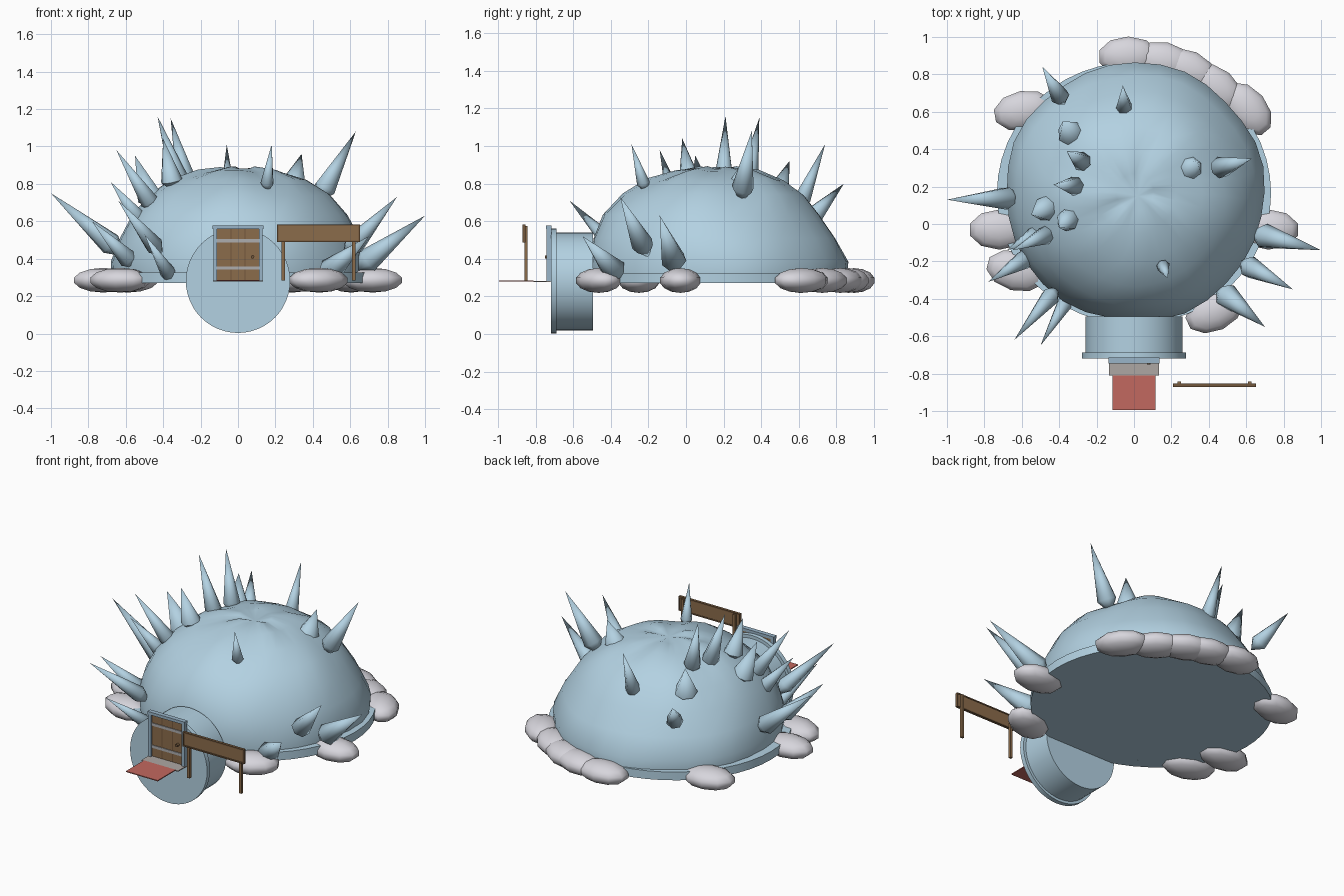
import bpy, bmesh, math
from mathutils import Vector, Matrix

cube = bpy.data.objects.get("Cube")
if cube:
    bpy.data.objects.remove(cube)


def material(name, rgb):
    m = bpy.data.materials.new(name)
    m.use_nodes = True
    m.diffuse_color = (*rgb, 1)
    bsdf = m.node_tree.nodes["Principled BSDF"]
    bsdf.inputs["Base Color"].default_value = (*rgb, 1)
    bsdf.inputs["Roughness"].default_value = 0.8
    return m


ICE = material("pale blue", (.45, .64, .76))
TRIM = material("slate blue", (.32, .46, .58))
ROCK = material("light grey rock", (.68, .67, .72))
WOOD = material("brown wood", (.26, .15, .07))
DARK = material("dark wood", (.17, .095, .045))
METAL = material("grey metal", (.42, .42, .43))
STONE = material("warm grey stone", (.42, .39, .37))
RED = material("red cloth", (.54, .14, .115))


def finish(name, bm, mat, smooth=None):
    bmesh.ops.recalc_face_normals(bm, faces=bm.faces[:])
    me = bpy.data.meshes.new(name)
    bm.to_mesh(me)
    bm.free()
    me.materials.append(mat)
    ob = bpy.data.objects.new(name, me)
    bpy.context.collection.objects.link(ob)
    if smooth:
        bpy.ops.object.select_all(action='DESELECT')
        ob.select_set(True)
        bpy.context.view_layer.objects.active = ob
        bpy.ops.object.shade_smooth_by_angle(angle=math.radians(smooth))
    return ob


def box(name, x, y, z, mat):
    """Box from (min, max) pairs along each axis."""
    bm = bmesh.new()
    size = Matrix.Diagonal((x[1] - x[0], y[1] - y[0], z[1] - z[0], 1))
    mid = Matrix.Translation([sum(p) / 2 for p in (x, y, z)])
    bmesh.ops.create_cube(bm, size=1, matrix=mid @ size)
    return finish(name, bm, mat)


def cylinder(name, centre, radius, depth, mat, turn=0, sides=48, squash=1):
    bm = bmesh.new()
    mat4 = (Matrix.Translation(centre) @ Matrix.Rotation(turn, 4, 'X')
            @ Matrix.Diagonal((1, squash, 1, 1)))
    bmesh.ops.create_cone(bm, cap_ends=True, segments=sides, radius1=radius,
                          radius2=radius, depth=depth, matrix=mat4)
    return finish(name, bm, mat, 40)


# Dome shell: stacked rings (radius, height, y centre), gently rippled
RINGS = [(.683, .29, .17), (.692, .385, .17), (.645, .51, .15), (.575, .635, .135),
         (.48, .74, .15), (.36, .82, .16), (.22, .868, .17), (.10, .885, .17)]
SIDES = 32
bm = bmesh.new()
rows = []
for k, (r, z, cy) in enumerate(RINGS):
    row = []
    for i in range(SIDES):
        a = math.tau * i / SIDES
        wave = math.sin(5 * a + k * .7) + .6 * math.sin(8 * a - k)
        rr = r * (1 + .009 * wave)
        lift = .006 * wave if k > 3 else 0
        row.append(bm.verts.new((.005 + rr * math.cos(a), cy + rr * math.sin(a), z + lift)))
    rows.append(row)
pole = bm.verts.new((.02, .15, .87))
for low, high in zip(rows, rows[1:]):
    for i in range(SIDES):
        j = (i + 1) % SIDES
        bm.faces.new((low[i], low[j], high[j], high[i]))
for i in range(SIDES):
    bm.faces.new((rows[-1][i], rows[-1][(i + 1) % SIDES], pole))
finish("dome_shell", bm, ICE, 50)

# Base plate under the dome
cylinder("base_plate", (0, .165, .298), .733, .054, ICE, squash=.957)

# Round entrance drum with its front flange
QUARTER = math.pi / 2
cylinder("entrance_drum", (0, -.595, .28), .26, .20, ICE, QUARTER)
cylinder("entrance_flange", (0, -.703, .282), .279, .03, ICE, QUARTER)

# Spikes: tapered horns with a short pointed root (root, tip, radius)
SPIKES = [
    ((-.60, .14, .41), (-1.0, .13, .75), .062), ((-.37, .64, .59), (-.49, .84, .80), .052),
    ((-.33, .47, .69), (-.38, .55, .92), .07), ((-.26, .32, .76), (-.36, .39, 1.15), .052),
    ((-.29, .20, .75), (-.43, .21, 1.16), .052), ((-.45, .09, .67), (-.55, .05, .95), .07),
    ((-.345, .03, .76), (-.40, -.02, 1.04), .06), ((-.43, -.04, .64), (-.65, -.14, .98), .05),
    ((-.48, -.03, .55), (-.68, -.14, .81), .05), ((-.54, -.16, .35), (-.78, -.31, .60), .052),
    ((-.40, -.33, .41), (-.64, -.62, .71), .05), ((-.34, -.37, .27), (-.50, -.65, .53), .042),
    ((-.05, .59, .65), (-.06, .74, 1.01), .045), ((.29, .29, .765), (.34, .33, .96), .068),
    ((.42, .29, .70), (.63, .35, 1.08), .06), ((.62, -.045, .33), (1.0, -.14, .63), .068),
    ((.56, -.20, .41), (.85, -.35, .73), .06), ((.44, -.34, .29), (.70, -.55, .52), .068),
    ((.15, -.21, .75), (.18, -.29, 1.01), .036),
]


def spike(index, root, tip, radius):
    root, tip = Vector(root), Vector(tip)
    axis = tip - root
    turn = axis.to_track_quat('Z', 'Y')
    bm = bmesh.new()
    ring = []
    for i in range(7):
        a = math.tau * i / 7
        off = turn @ Vector((radius * math.cos(a), radius * math.sin(a), 0))
        ring.append(bm.verts.new(root + axis * .2 + off))
    top, bottom = bm.verts.new(tip), bm.verts.new(root)
    for i in range(7):
        j = (i + 1) % 7
        bm.faces.new((ring[i], ring[j], top))
        bm.faces.new((ring[j], ring[i], bottom))
    finish(f"spike_{index:02d}", bm, ICE, 55)


for n, (root, tip, radius) in enumerate(SPIKES, 1):
    spike(n, root, tip, radius)

# Flattened boulders around the rim (x, y, turn in degrees)
BOULDERS = [(-.03, .895, 0), (.16, .865, -12), (.29, .82, -25), (.44, .725, -40),
            (.605, .615, -50), (-.59, .605, 10), (-.72, -.03, 0), (-.63, -.25, -15),
            (.72, -.03, 0), (.43, -.465, 25)]
for n, (x, y, deg) in enumerate(BOULDERS, 1):
    bm = bmesh.new()
    place = (Matrix.Translation((x, y, .285)) @ Matrix.Rotation(math.radians(deg), 4, 'Z')
             @ Matrix.Diagonal((.168, .11, .066, 1)))
    bmesh.ops.create_uvsphere(bm, u_segments=10, v_segments=7, radius=1, matrix=place)
    finish(f"boulder_{n:02d}", bm, ROCK, 60)

# Door: frame, plank panel, metal bands and knob
for side, x in (("right", -.122), ("left", .122)):
    box(f"door_frame_{side}", (x - .010, x + .010), (-.742, -.715), (.28, .56), TRIM)
box("door_frame_top", (-.135, .135), (-.745, -.715), (.558, .577), TRIM)
box("door_panel", (-.112, .112), (-.730, -.715), (.285, .558), WOOD)
for x in (-.038, .038):
    box("plank_gap", (x - .002, x + .002), (-.732, -.73), (.285, .558), DARK)
for z in (.35, .495):
    box("door_band", (-.112, .112), (-.735, -.73), (z - .009, z + .009), METAL)
cylinder("door_knob", (.078, -.74, .41), .009, .02, DARK, QUARTER, 12)

# Doorstep and mat
box("doorstep", (-.133, .133), (-.81, -.72), (.277, .283), STONE)
box("door_mat", (-.115, .115), (-.995, -.81), (.28, .286), RED)

# Blank signboard on two posts
box("sign_board", (.215, .645), (-.866, -.856), (.495, .575), WOOD)
for z in (.492, .578):
    box("sign_rail", (.208, .652), (-.871, -.853), (z - .004, z + .004), DARK)
for x in (.212, .648):
    box("sign_edge", (x - .004, x + .004), (-.871, -.853), (.49, .58), DARK)
for x in (.242, .618):
    box("sign_post", (x - .009, x + .009), (-.858, -.842), (.283, .575), WOOD)
